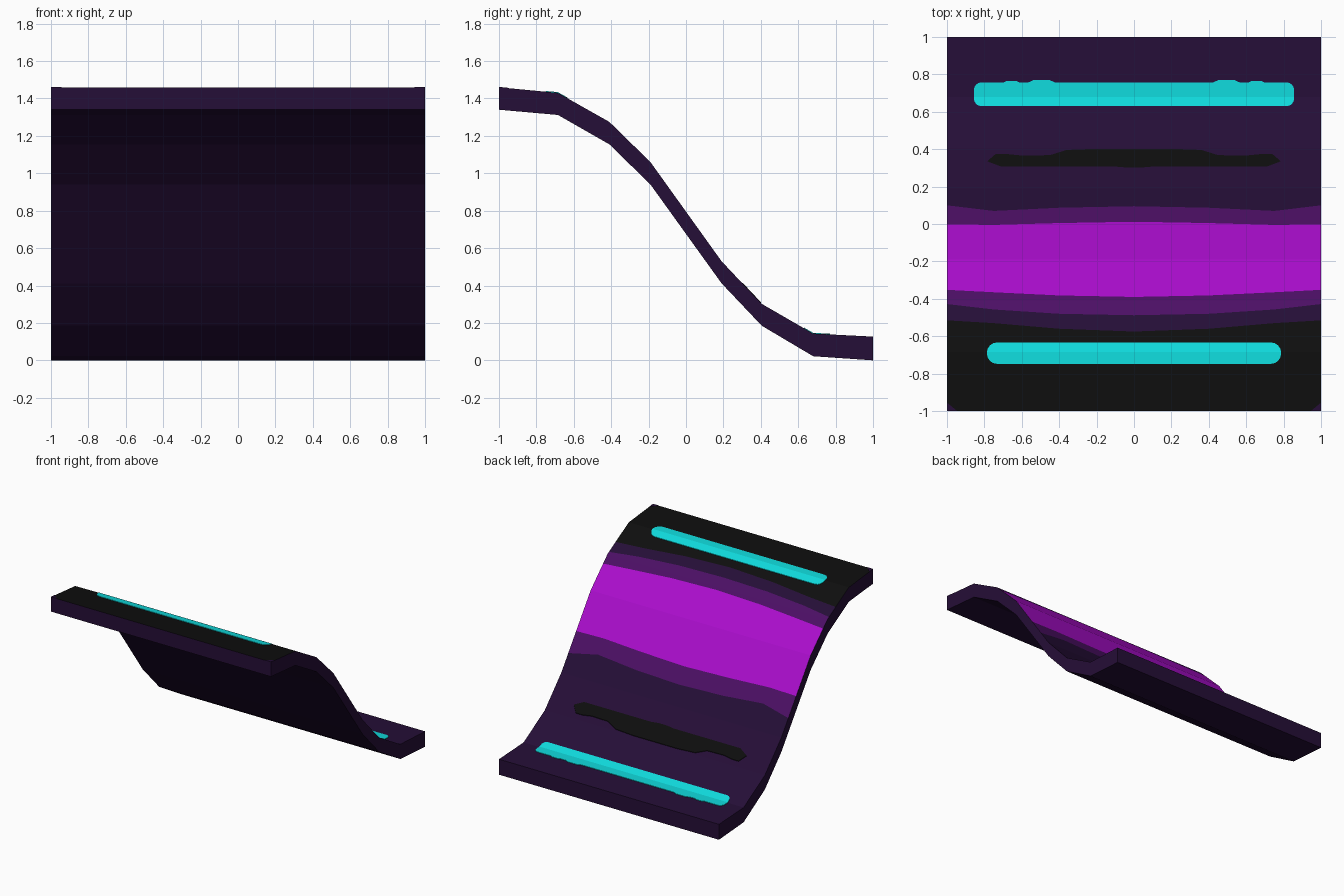
import bpy, bmesh, math

if "Cube" in bpy.data.objects:
    bpy.data.objects.remove(bpy.data.objects["Cube"])

def material(name, r, g, b):
    lin = [((c / 255 + 0.055) / 1.055) ** 2.4 if c > 10 else c / 255 / 12.92 for c in (r, g, b)]
    m = bpy.data.materials.new(name)
    m.diffuse_color = (*lin, 1)
    m.use_nodes = True
    m.node_tree.nodes["Principled BSDF"].inputs["Base Color"].default_value = m.diffuse_color
    return m

DARK = material("dark_purple", 37, 14, 55)
BLACK = material("near_black", 14, 14, 14)
MID = material("mid_purple", 76, 15, 101)
BRIGHT = material("bright_magenta", 171, 13, 205)
CYAN = material("cyan", 15, 216, 218)

# Side profile: y, top z, bottom z
PROFILE = [(-1, 1.46, 1.34), (-0.685, 1.43, 1.312), (-0.41, 1.275, 1.155), (-0.19, 1.06, 0.94),
           (0.19, 0.53, 0.412), (0.405, 0.302, 0.185), (0.68, 0.143, 0.022), (1, 0.127, 0.0)]

def interp(pts, v, k=1):
    for a, b in zip(pts, pts[1:]):
        if v <= b[0]:
            t = (v - a[0]) / (b[0] - a[0])
            return a[k] + t * (b[k] - a[k])
    return pts[-1][k]

def finish(bm, name, mats):
    bmesh.ops.recalc_face_normals(bm, faces=bm.faces)
    me = bpy.data.meshes.new(name)
    bm.to_mesh(me)
    bm.free()
    for m in mats:
        me.materials.append(m)
    ob = bpy.data.objects.new(name, me)
    bpy.context.collection.objects.link(ob)
    return ob

# Colour borders on the top: y at |x| = 0, 0.4, 0.75, 1
STATIONS = (0, 0.4, 0.75, 1)
BORDERS = [(-0.575, -0.56, -0.53, -0.515), (-0.488, -0.48, -0.457, -0.428),
           (-0.39, -0.382, -0.365, -0.352), (0.012, 0.005, -0.005, -0.002),
           (0.095, 0.087, 0.07, 0.1)]
# Rows from front to back: constant profile y or a curved border
ROWS = [-1, -0.685, BORDERS[0], BORDERS[1], -0.41, BORDERS[2], -0.19, BORDERS[3],
        BORDERS[4], 0.19, 0.405, 0.68, 1]
BAND = [1, 1, 0, 2, 2, 3, 3, 2, 0, 0, 0, 0]     # material of each top band

# Curved slab
bm = bmesh.new()
xs = [-1, -0.75, -0.4, 0, 0.4, 0.75, 1]
top, bot = [], []
for row in ROWS:
    ys = [row if isinstance(row, (int, float)) else interp(list(zip(STATIONS, row)), abs(x)) for x in xs]
    top.append([bm.verts.new((x, y, interp(PROFILE, y, 1))) for x, y in zip(xs, ys)])
    bot.append([bm.verts.new((x, y, interp(PROFILE, y, 2))) for x, y in zip(xs, ys)])
R, C = len(ROWS) - 1, len(xs) - 1
for r in range(R):
    for c in range(C):
        for g in (top, bot):
            f = bm.faces.new((g[r][c], g[r][c + 1], g[r + 1][c + 1], g[r + 1][c]))
            f.material_index = BAND[r] if g is top else 0
    for c in (0, C):
        bm.faces.new((top[r][c], top[r + 1][c], bot[r + 1][c], bot[r][c]))
for r in (0, R):
    for c in range(C):
        bm.faces.new((top[r][c], top[r][c + 1], bot[r][c + 1], bot[r][c]))
finish(bm, "curved_slab", [DARK, BLACK, MID, BRIGHT])

# Thin painted plates that follow the slab's top
def plate(name, outline, mat, lift=0.004):
    bm = bmesh.new()
    bm.faces.new([bm.verts.new((x, y, 0)) for x, y in outline])
    for p in PROFILE[1:-1]:
        bmesh.ops.bisect_plane(bm, geom=bm.verts[:] + bm.edges[:] + bm.faces[:],
                               plane_co=(0, p[0], 0), plane_no=(0, 1, 0))
    bmesh.ops.triangulate(bm, faces=bm.faces[:])
    for v in bm.verts:
        v.co.z = interp(PROFILE, v.co.y) - 0.002
    ext = bmesh.ops.extrude_face_region(bm, geom=bm.faces[:], use_keep_orig=True)
    for v in ext["geom"]:
        if isinstance(v, bmesh.types.BMVert):
            v.co.z += lift + 0.002
    return finish(bm, name, [mat])

def mirrored(half):
    # half outline runs from bottom to top on the +x side
    return half + [(-x, y) for x, y in reversed(half)]

def rounded_half(w, y0, y1, r):
    pts = []
    for cy, a0 in ((y0 + r, -90), (y1 - r, 0)):
        for i in range(5):
            a = math.radians(a0 + i * 22.5)
            pts.append((w - r + r * math.cos(a), cy + r * math.sin(a)))
    return pts

plate("front_light_strip", mirrored(rounded_half(0.787, -0.748, -0.633, 0.056)), CYAN)
bumps = [(0.7, 0.756), (0.68, 0.765), (0.63, 0.765), (0.61, 0.756), (0.56, 0.758),
         (0.54, 0.769), (0.45, 0.769), (0.42, 0.756)]
plate("back_light_strip", mirrored(rounded_half(0.856, 0.63, 0.757, 0.04) + bumps), CYAN)
plate("dark_smear", mirrored([(0.04, 0.302), (0.1, 0.307), (0.71, 0.307), (0.785, 0.335), (0.74, 0.374),
                              (0.68, 0.374), (0.6, 0.366), (0.45, 0.368), (0.36, 0.396), (0.2, 0.402)]), BLACK)
for s, side in ((1, "right"), (-1, "left")):
    plate("corner_patch_" + side, [(s * 0.945, -1), (s * 1, -1), (s * 1, -0.955)], DARK, 0.002)
